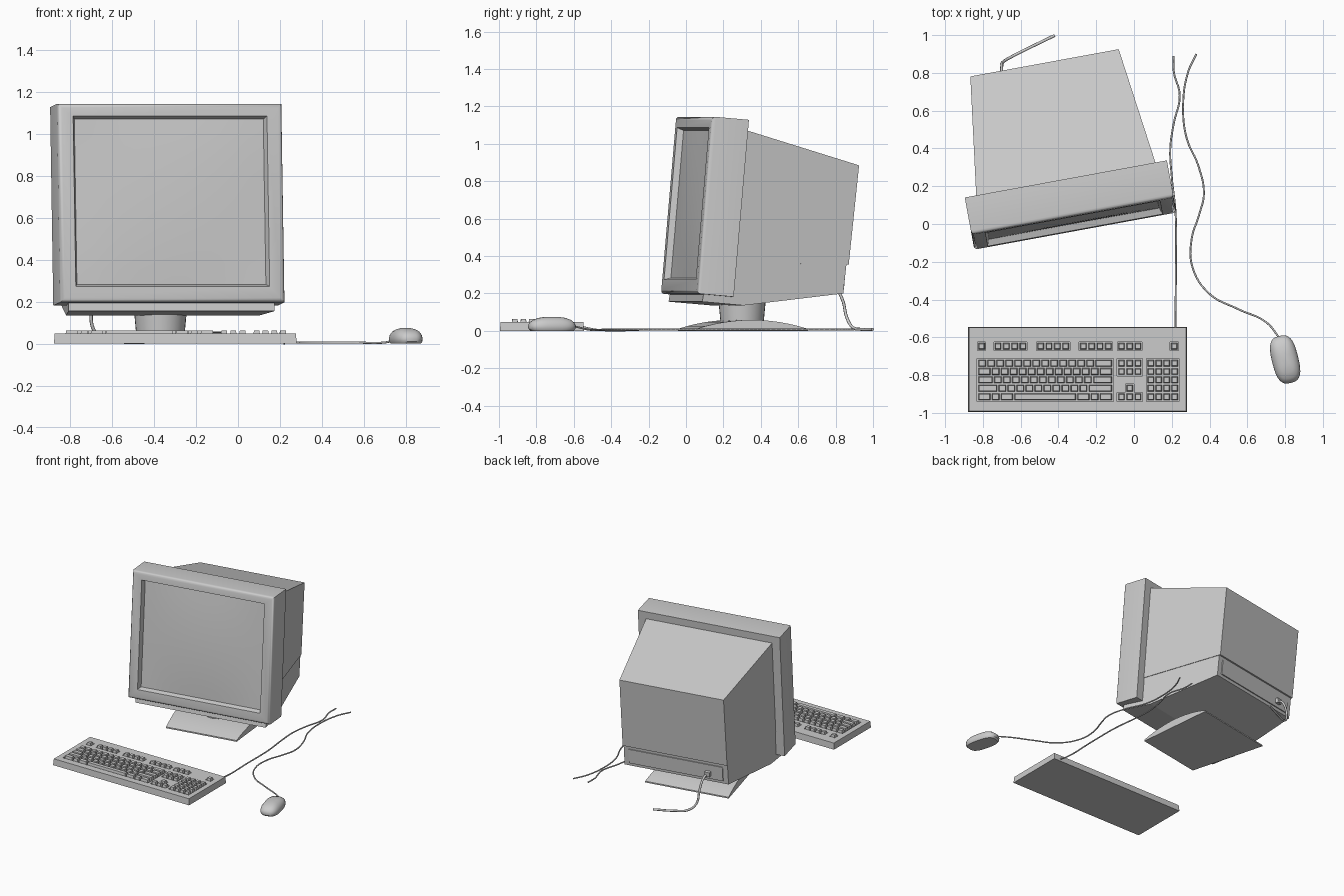
import bpy, bmesh
from math import radians, cos, sin, pi, copysign
from mathutils import Matrix, Vector

if "Cube" in bpy.data.objects:
    bpy.data.objects.remove(bpy.data.objects["Cube"])

TURN = Matrix.Rotation(radians(10.4), 4, 'Z')
MON = Matrix.Translation((-0.31, -0.039, 0.199)) @ TURN @ Matrix.Rotation(radians(-5), 4, 'X')


def finish(name, bm, mat=Matrix(), smooth=False):
    bmesh.ops.recalc_face_normals(bm, faces=bm.faces)
    me = bpy.data.meshes.new(name)
    bm.to_mesh(me)
    bm.free()
    ob = bpy.data.objects.new(name, me)
    bpy.context.collection.objects.link(ob)
    ob.matrix_world = mat
    if smooth:
        bpy.context.view_layer.objects.active = ob
        ob.select_set(True)
        bpy.ops.object.shade_smooth_by_angle(angle=radians(35))
        ob.select_set(False)
    return ob


def add_box(bm, x0, x1, y0, y1, z0, z1, taper=0.0):
    lo = [(x0, y0), (x1, y0), (x1, y1), (x0, y1)]
    t = taper
    hi = [(x0 + t, y0 + t), (x1 - t, y0 + t), (x1 - t, y1 - t), (x0 + t, y1 - t)]
    a = [bm.verts.new((*p, z0)) for p in lo]
    b = [bm.verts.new((*p, z1)) for p in hi]
    bm.faces.new(a[::-1])
    bm.faces.new(b)
    for i in range(4):
        j = (i + 1) % 4
        bm.faces.new((a[i], a[j], b[j], b[i]))


def side_prism(name, profile, half, mat, smooth=False):
    """Side profile (y, z) spread left and right by half(y)."""
    bm = bmesh.new()
    left = [bm.verts.new((-half(y), y, z)) for y, z in profile]
    right = [bm.verts.new((half(y), y, z)) for y, z in profile]
    bm.faces.new(left)
    bm.faces.new(right[::-1])
    n = len(profile)
    for i in range(n):
        j = (i + 1) % n
        bm.faces.new((left[i], right[i], right[j], left[j]))
    return finish(name, bm, mat, smooth)


def cable(name, pts, r):
    cu = bpy.data.curves.new(name, 'CURVE')
    cu.dimensions = '3D'
    cu.bevel_depth = r
    cu.bevel_resolution = 2
    cu.resolution_u = 6
    cu.use_fill_caps = True
    sp = cu.splines.new('BEZIER')
    sp.bezier_points.add(len(pts) - 1)
    for bp, p in zip(sp.bezier_points, pts):
        bp.co = p if len(p) == 3 else (*p, 0.006)
        bp.handle_left_type = bp.handle_right_type = 'AUTO'
    ob = bpy.data.objects.new(name, cu)
    bpy.context.collection.objects.link(ob)


# Monitor bezel: bevelled box with a sunken screen opening
W, H = 0.544, 0.95
S, S0, S1 = 0.47, 0.075, 0.89
bm = bmesh.new()
add_box(bm, -W, W, 0, 0.2, 0, H)
front = [e for e in bm.edges if all(v.co.y < 0.01 for v in e.verts)]
bmesh.ops.bevel(bm, geom=front, offset=0.02, segments=3, profile=0.5, affect='EDGES')
face = min(bm.faces, key=lambda f: f.calc_center_median().y)
for inset, push in ((0.05, 0.0), (0.012, 0.035)):
    bmesh.ops.inset_region(bm, faces=[face], thickness=inset)
    for v in face.verts:
        right, top = v.co.x > 0, v.co.z > H / 2
        k = 0.012 if push else 0
        v.co = ((S - k) * (1 if right else -1), push, S1 - k if top else S0 + k)
finish("monitor_bezel", bm, MON, True)

# Slightly bulging glass
bm = bmesh.new()
bmesh.ops.create_grid(bm, x_segments=12, y_segments=12, size=1)
for v in bm.verts:
    a, b = v.co.x, v.co.y
    v.co = (a * (S - 0.012), 0.034 - 0.016 * (1 - a * a) * (1 - b * b),
            (S0 + S1) / 2 + b * ((S1 - S0) / 2 - 0.012))
finish("screen_glass", bm, MON, True)

# Rear housing, upper and lower shells tapering to the back
side_prism("rear_housing", [(0.15, 0.178), (0.15, 0.905), (0.844, 0.762), (0.834, 0.23)],
           lambda y: 0.509 - 0.13 * y, MON)
side_prism("lower_housing", [(0.04, -0.04), (0.27, -0.04), (0.818, 0.072), (0.822, 0.24), (0.06, 0.175)],
           lambda y: 0.505 - 0.13 * y, MON)

# Socket panel and plug on the lower back
bm = bmesh.new()
add_box(bm, -0.36, 0.36, 0.81, 0.827, 0.095, 0.205)
finish("socket_panel", bm, MON)
bm = bmesh.new()
add_box(bm, -0.27, -0.23, 0.82, 0.85, 0.12, 0.155)
finish("power_plug", bm, MON)

# Stand: arched foot and round neck
STAND = Matrix.Translation((-0.37, 0.3, 0)) @ TURN
arch = [(-0.3 + 0.05 * i, 0.01 + 0.048 * (1 - ((i - 6) / 6) ** 2)) for i in range(13)]
side_prism("stand_foot", [(-0.3, 0), *arch, (0.3, 0)],
           lambda y: 0.295 + 0.083 * y, STAND, True)
bm = bmesh.new()
bmesh.ops.create_cone(bm, cap_ends=True, segments=32, radius1=0.115, radius2=0.13, depth=0.16,
                      matrix=Matrix.Translation((0, 0, 0.12)))
finish("stand_neck", bm, STAND, True)

# Keyboard keys: (left, right, row y) outlines, grouped into wells
ROWS = [-0.737, -0.781, -0.825, -0.869, -0.915]
U, X0 = 0.0477, -0.828
layout = [[1] * 13 + [2], [1.5] + [1] * 12 + [1.5], [1.75] + [1] * 11 + [2.25],
          [2.25] + [1] * 10 + [2.75], [1.5, 1, 1.5, 7, 1.5, 1, 1.5]]
keys, wells = [], [(-0.832, -0.108, -0.94, -0.712), (-0.09, 0.045, -0.804, -0.712),
                   (-0.09, 0.045, -0.94, -0.892), (-0.045, 0.0, -0.892, -0.846),
                   (0.066, 0.238, -0.94, -0.712)]
for y, row in zip(ROWS, layout):
    x = X0
    for w in row:
        keys.append((x + 0.004, x + w * U - 0.004, y - 0.018, y + 0.018))
        x += w * U


def small_key(x, y, well=False):
    keys.append((x - 0.017, x + 0.017, y - 0.017, y + 0.017))
    if well:
        wells.append((x - 0.023, x + 0.023, y - 0.023, y + 0.023))


for r, y in enumerate(ROWS):
    for c in range(3):
        if r in (0, 1, 4) or (r == 3 and c == 1):
            small_key(-0.0665 + 0.044 * c, y)
    for c in range(4):
        small_key(0.089 + 0.042 * c, y)
for x0, n in ((-0.807, 1), (-0.72, 4), (-0.494, 4), (-0.268, 4), (-0.0665, 3), (0.213, 1)):
    for i in range(n):
        small_key(x0 + 0.044 * i, -0.647)
    wells.append((x0 - 0.022, x0 + 0.044 * (n - 1) + 0.022, -0.669, -0.625))

bm = bmesh.new()
add_box(bm, -0.878, 0.28, -0.995, -0.545, 0, 0.048, 0.004)
case = finish("keyboard_case", bm)
bm = bmesh.new()
for w in wells:
    add_box(bm, *w, 0.034, 0.07)
cutter = finish("key_well_cutter", bm)
cutter.hide_render = True
cutter.hide_viewport = True
mod = case.modifiers.new("wells", 'BOOLEAN')
mod.operation = 'DIFFERENCE'
mod.object = cutter
mod.solver = 'EXACT'
mod.use_self = True
bm = bmesh.new()
for k in keys:
    add_box(bm, *k, 0.033, 0.063, 0.004)
finish("keyboard_keys", bm)

# Mouse: stacked rounded-rectangle rings
N = 32
bm = bmesh.new()
rings = []
for z, k in ((0, 0.9), (0.01, 0.98), (0.025, 1), (0.042, 0.95), (0.058, 0.8), (0.069, 0.56), (0.075, 0.25)):
    ring = []
    for i in range(N):
        c, s = cos(2 * pi * i / N), sin(2 * pi * i / N)
        ring.append(bm.verts.new((0.07 * k * copysign(abs(c) ** 0.7, c),
                                  0.128 * k * copysign(abs(s) ** 0.7, s), z)))
    rings.append(ring)
for a, b in zip(rings, rings[1:]):
    for i in range(N):
        j = (i + 1) % N
        bm.faces.new((a[i], a[j], b[j], b[i]))
bm.faces.new(rings[0][::-1])
bm.faces.new(rings[-1])
finish("mouse", bm, Matrix.Translation((0.8, -0.717, 0)) @ Matrix.Rotation(radians(14), 4, 'Z'), True)

# Cables
cable("keyboard_cable", [(0.22, -0.55, 0.02), (0.22, -0.48), (0.222, -0.2), (0.22, 0.06), (0.2, 0.25), (0.192, 0.4),
                         (0.21, 0.53), (0.242, 0.68), (0.21, 0.81), (0.21, 0.89)], 0.005)
cable("mouse_cable", [(0.768, -0.6, 0.025), (0.7, -0.52), (0.55, -0.45), (0.4, -0.37), (0.31, -0.23), (0.305, -0.08),
                      (0.345, 0.05), (0.37, 0.16), (0.34, 0.31), (0.28, 0.45), (0.26, 0.62),
                      (0.285, 0.8), (0.33, 0.9)], 0.005)
cable("power_cable", [(-0.7, 0.74, 0.26), (-0.7, 0.79, 0.24), (-0.7, 0.835, 0.17), (-0.69, 0.86, 0.07),
                      (-0.64, 0.89, 0.02), (-0.55, 0.935, 0.008), (-0.42, 0.998, 0.008)], 0.008)
